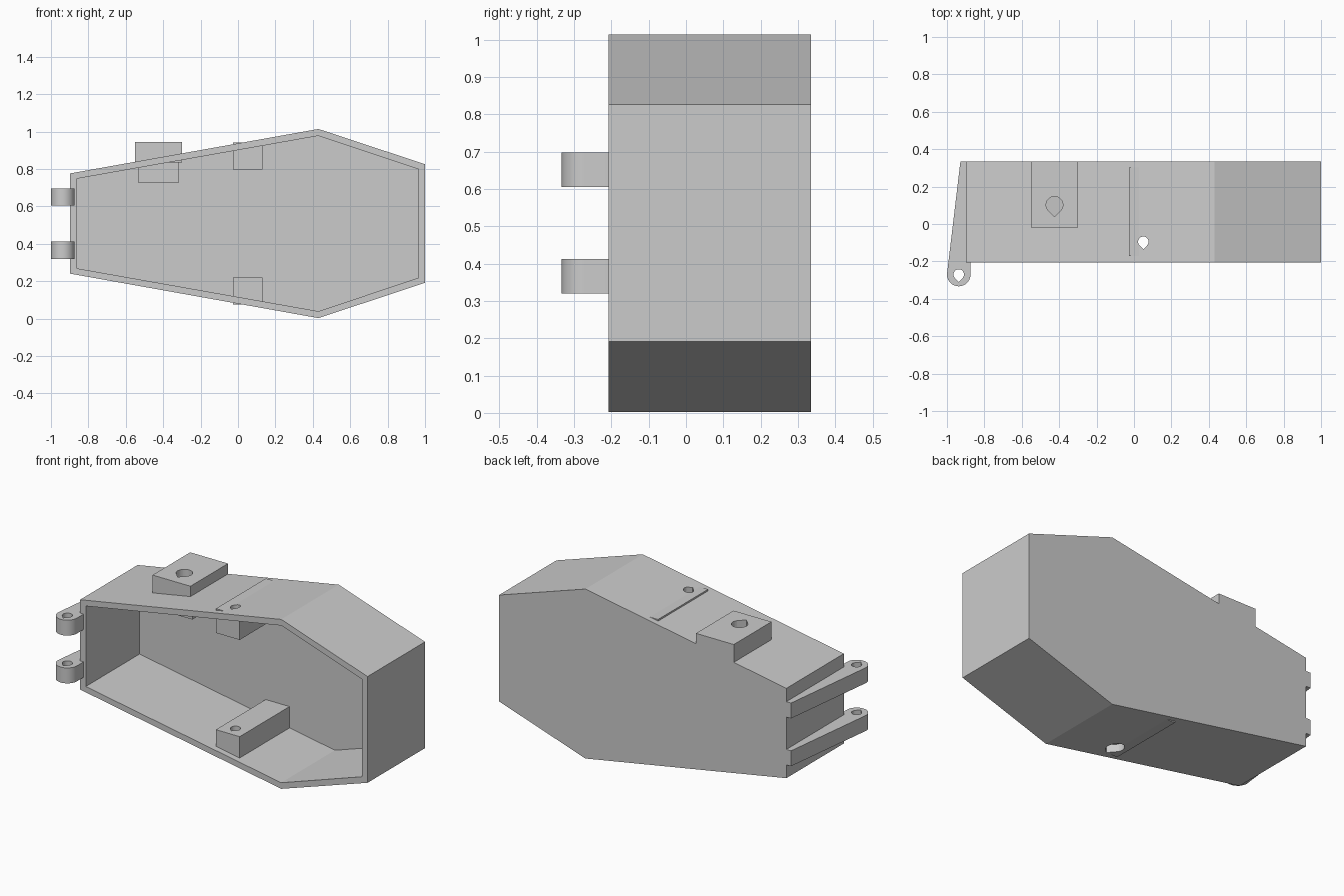
import bpy, bmesh
from math import cos, sin, pi, radians

if "Cube" in bpy.data.objects:
    bpy.data.objects.remove(bpy.data.objects["Cube"])


def prism(name, profile, axis, a, b):
    """Extrude a 2D profile along y (profile in xz) or z (profile in xy)."""
    bm = bmesh.new()

    def at(p, h):
        return (p[0], h, p[1]) if axis == 'Y' else (p[0], p[1], h)
    low = [bm.verts.new(at(p, a)) for p in profile]
    top = [bm.verts.new(at(p, b)) for p in profile]
    n = len(profile)
    bm.faces.new(low)
    bm.faces.new(top)
    for i in range(n):
        j = (i + 1) % n
        bm.faces.new((low[i], low[j], top[j], top[i]))
    bmesh.ops.recalc_face_normals(bm, faces=bm.faces)
    mesh = bpy.data.meshes.new(name)
    bm.to_mesh(mesh)
    bm.free()
    obj = bpy.data.objects.new(name, mesh)
    bpy.context.collection.objects.link(obj)
    return obj


def box(name, x0, x1, y0, y1, z0, z1):
    return prism(name, [(x0, y0), (x1, y0), (x1, y1), (x0, y1)], 'Z', z0, z1)


def drop(name, x, y, r, z0, z1):
    """Teardrop hole cutter with its point toward the front."""
    pts = [(x + r * cos(t), y + r * sin(t))
           for t in [radians(-45 + 270 * i / 30) for i in range(31)]]
    return prism(name, pts + [(x, y - r * 1.4142)], 'Z', z0, z1)


def combine(obj, tool, operation):
    mod = obj.modifiers.new(operation.lower(), 'BOOLEAN')
    mod.operation = operation
    mod.solver = 'EXACT'
    mod.object = tool
    bpy.context.view_layer.objects.active = obj
    bpy.ops.object.modifier_apply(modifier=mod.name)
    bpy.data.objects.remove(tool)


# Hollow six-sided case, open at the front
MID = 0.5085


def outline(pts):
    return [(x, MID - h) for x, h in pts] + [(x, MID + h) for x, h in reversed(pts)]


case = prism("case", outline([(-0.897, 0.268), (0.43, 0.5055), (1.0, 0.317)]), 'Y', -0.207, 0.335)
cavity = prism("cavity", outline([(-0.86, 0.24), (0.43, 0.469), (0.965, 0.29)]), 'Y', -0.4, 0.3)
combine(case, cavity, 'DIFFERENCE')

# Screw blocks at top and bottom of the opening
for z0, z1 in ((0.075, 0.22), (0.797, 0.942)):
    combine(case, box("screw_block", -0.027, 0.13, -0.17, 0.302, z0, z1), 'UNION')

# Latch block outside, nut block inside
combine(case, box("latch_block", -0.55, -0.3, -0.02, 0.335, 0.834, 0.945), 'UNION')
combine(case, box("nut_block", -0.535, -0.315, 0.02, 0.31, 0.727, 0.86), 'UNION')

# Hinge arms, tapering to the rear
HX, HY, HR = -0.937, -0.27, 0.063
arm = [(HX - HR * cos(t), HY - HR * sin(t)) for t in [pi * i / 24 for i in range(25)]]
arm += [(-0.874, -0.207), (-0.88, -0.207), (-0.88, 0.335), (-0.928, 0.335)]
for z0, z1 in ((0.32, 0.412), (0.605, 0.697)):
    combine(case, prism("hinge_arm", arm, 'Z', z0, z1), 'UNION')

# Teardrop holes: hinge pin, lid screw with head recess, latch screw
combine(case, drop("pin_hole", HX, HY, 0.028, 0.2, 0.8), 'DIFFERENCE')
combine(case, drop("screw_hole", 0.05, -0.095, 0.028, -0.2, 1.2), 'DIFFERENCE')
combine(case, drop("head_recess", 0.05, -0.095, 0.05, -0.2, 0.12), 'DIFFERENCE')
combine(case, drop("latch_hole", -0.425, 0.102, 0.045, 0.6, 1.2), 'DIFFERENCE')

case.select_set(True)
bpy.context.view_layer.objects.active = case
bpy.ops.object.shade_smooth_by_angle(angle=radians(9))
